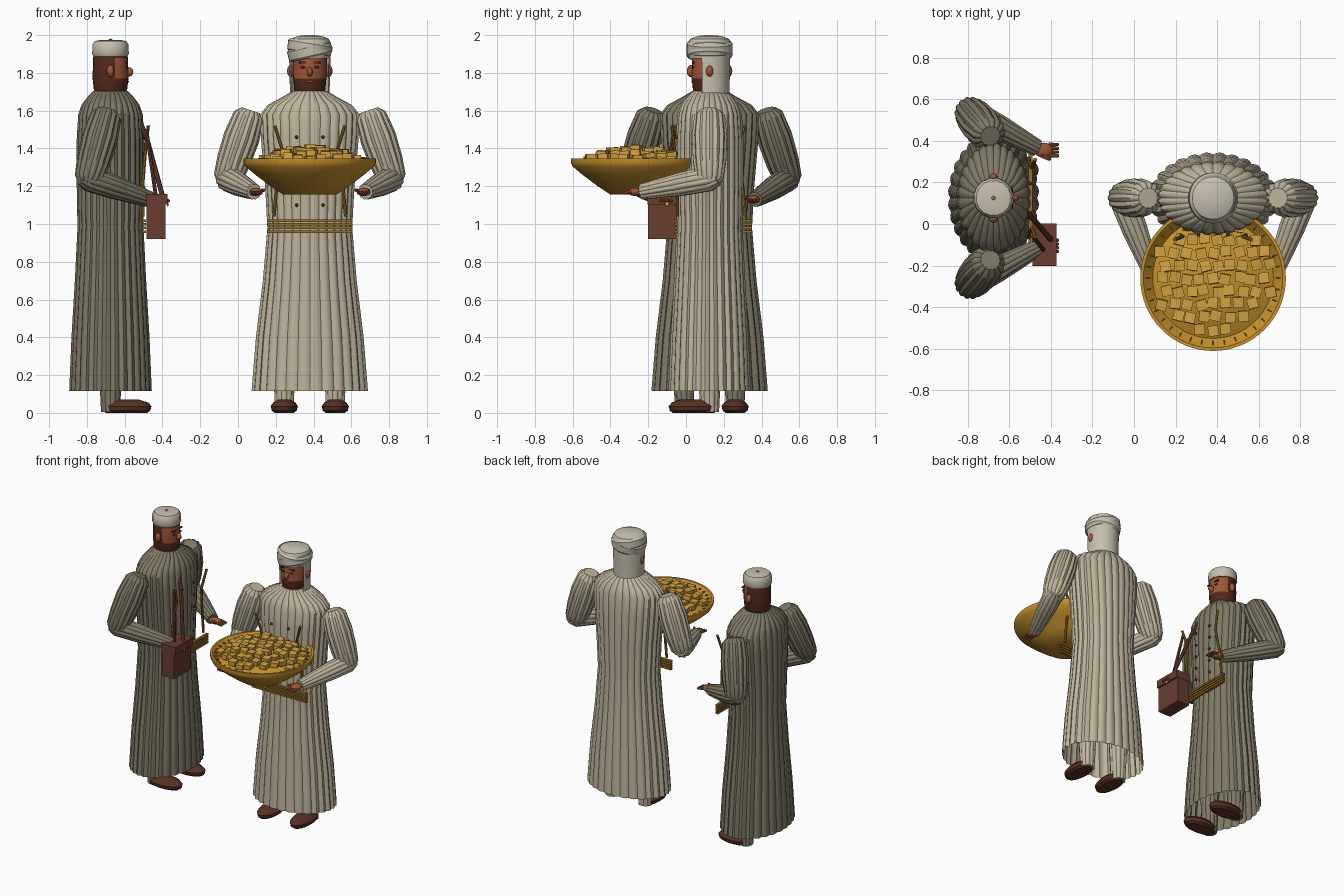
import bpy, bmesh, math, random
from mathutils import Matrix, Vector

random.seed(4)
cube = bpy.data.objects.get("Cube")
if cube:
    bpy.data.objects.remove(cube, do_unlink=True)


def material(name, rgb):
    """Flat material from display RGB, stored as linear values."""
    col = [(c / 255) ** 2.2 for c in rgb] + [1]
    m = bpy.data.materials.new(name)
    m.use_nodes = True
    m.diffuse_color = col
    bsdf = next(n for n in m.node_tree.nodes if n.type == 'BSDF_PRINCIPLED')
    bsdf.inputs["Base Color"].default_value = col
    return m


LIGHT = material("pale linen", (188, 178, 154))
OLIVE = material("olive cloth", (126, 120, 101))
CREAM = material("cream cloth", (196, 190, 172))
SKIN = material("skin", (156, 86, 58))
HAIR = material("dark hair", (84, 46, 32))
SHOE = material("shoe leather", (88, 52, 40))
BAG = material("bag leather", (104, 63, 50))
BRASS = material("brass", (198, 144, 48))
SWEET = material("golden sweet", (208, 160, 68))
CORD = material("dark gold cord", (150, 110, 45))


def finish(name, bm, mats, M, angle=0.6):
    bmesh.ops.recalc_face_normals(bm, faces=bm.faces)
    for f in bm.faces:
        f.smooth = True
    for e in bm.edges:
        e.smooth = len(e.link_faces) == 2 and e.calc_face_angle(0) < angle
    mesh = bpy.data.meshes.new(name)
    bm.to_mesh(mesh)
    bm.free()
    for m in mats if isinstance(mats, list) else [mats]:
        mesh.materials.append(m)
    mesh.transform(M)
    ob = bpy.data.objects.new(name, mesh)
    bpy.context.collection.objects.link(ob)
    return ob


def loft(rings, sides=24, folds=0, amp=0.0, caps=(True, True)):
    """Stack elliptical rings (z, rx, ry), optionally pleated."""
    bm = bmesh.new()
    loops = []
    for z, rx, ry in rings:
        loop = []
        for i in range(sides):
            a = math.tau * i / sides
            k = 1 - amp * (1 - abs(math.sin(folds * a / 2))) if folds else 1
            loop.append(bm.verts.new((rx * k * math.cos(a), ry * k * math.sin(a), z)))
        loops.append(loop)
    for lo, hi in zip(loops, loops[1:]):
        for i in range(sides):
            j = (i + 1) % sides
            bm.faces.new((lo[i], lo[j], hi[j], hi[i]))
    if caps[0]:
        bm.faces.new(loops[0])
    if caps[1]:
        bm.faces.new(loops[-1])
    return bm


def limb(name, p, q, radii, mat, M, folds=0, sides=16):
    """Tube from p to q; radii are (fraction along, radius)."""
    p, q = Vector(p), Vector(q)
    d = q - p
    T = Matrix.Translation(p) @ d.to_track_quat('Z', 'Y').to_matrix().to_4x4()
    rings = [(t * d.length, r, r) for t, r in radii]
    finish(name, loft(rings, sides, folds, 0.1), mat, M @ T)


def ball(name, c, size, mat, M):
    bm = bmesh.new()
    bmesh.ops.create_uvsphere(bm, u_segments=16, v_segments=10, radius=1)
    finish(name, bm, mat, M @ Matrix.Translation(c) @ Matrix.Diagonal((*size, 1)))


def box(name, c, size, mat, M):
    bm = bmesh.new()
    bmesh.ops.create_cube(bm, size=1)
    finish(name, bm, mat, M @ Matrix.Translation(c) @ Matrix.Diagonal((*size, 1)))


def cord(name, pts, r, mat, M):
    for i, (p, q) in enumerate(zip(pts, pts[1:])):
        limb(f"{name}_{i}", p, q, [(0, r), (1, r)], mat, M, sides=8)


def figure(who, M, cloth, shoulder, elbow, wrist):
    # Pleated robe, open at the hem
    robe = [(0.115, .31, .22), (0.4, .287, .208), (0.7, .25, .19), (0.98, .226, .176),
            (1.2, .238, .18), (1.45, .26, .18), (1.58, .265, .172), (1.63, .225, .155),
            (1.67, .15, .125), (1.705, .09, .09)]
    finish(who + "_robe", loft(robe, 112, 28, 0.05, (False, True)), cloth, M)
    # Head with painted face, beard and hair
    head = [(1.68, .07, .075), (1.71, .082, .088), (1.77, .088, .095), (1.81, .09, .094),
            (1.84, .09, .093), (1.88, .09, .092), (1.94, .08, .08)]
    bm = loft(head)
    for f in bm.faces:
        c = f.calc_center_median()
        f.material_index = 0 if c.y < -.03 and 1.77 < c.z < 1.88 else 1
    finish(who + "_head", bm, [SKIN, HAIR], M)
    ball(who + "_nose", (0, -.097, 1.805), (.016, .024, .025), SKIN, M)
    ball(who + "_mouth", (0, -.091, 1.755), (.028, .006, .006), SKIN, M)
    # Belt bars and chest buttons
    for i in range(4):
        box(f"{who}_belt_{i}", (0, -.178, .96 + i * .019), (.45, .02, .013), CORD, M)
    for s, side in ((1, "left"), (-1, "right")):
        n = f"{who}_{side}_"
        ball(n + "ear", (s * .1, 0, 1.81), (.02, .02, .032), SKIN, M)
        ball(n + "eye", (s * .036, -.088, 1.83), (.013, .006, .007), HAIR, M)
        box(n + "brow", (s * .038, -.086, 1.855), (.036, .012, .008), HAIR, M)
        for i in range(5):
            ball(f"{n}button_{i}", (s * .07, -.176, 1.1 + i * .09), (.009,) * 3, HAIR, M)
        cord(n + "chest_cord", [(s * .185, -.2, 1.52), (s * .145, -.185, 1.39),
                                (s * .175, -.17, 1.2), (s * .19, -.17, 1.04)], .009, CORD, M)
        # Sleeves
        sh, el, wr = (Vector((s * v[0], v[1], v[2])) for v in (shoulder, elbow, wrist))
        limb(n + "upper_sleeve", sh, el,
             [(-.17, .05), (-.07, .083), (.3, .096), (.7, .09), (1, .076), (1.12, .045)],
             cloth, M, 14, 56)
        limb(n + "lower_sleeve", el, wr,
             [(-.13, .045), (0, .068), (.4, .064), (.8, .05), (1, .042)], cloth, M, 12, 48)
        # Hand with curled fingers
        ball(n + "palm", wr + Vector((-s * .01, -.03, 0)), (.036, .045, .022), SKIN, M)
        for i in range(4):
            a = wr + Vector((-s * .01 + (i - 1.5) * .018, -.055, 0))
            limb(f"{n}finger_{i}", a, a + Vector((0, -.05, -.008)),
                 [(0, .009), (.9, .008), (1, .004)], SKIN, M, sides=8)
        a = wr + Vector((-s * .035, -.02, .005))
        limb(n + "thumb", a, a + Vector((-s * .02, -.045, .005)),
             [(0, .011), (.9, .009), (1, .005)], SKIN, M, sides=8)
        # Trouser leg and shoe
        limb(n + "trouser", (s * .135, .0, 0.005), (s * .135, .0, .6),
             [(0, .05), (.2, .056), (1, .08)], cloth, M, 10, 40)
        shoe = [(0, .05, .11), (.012, .066, .126), (.035, .072, .132), (.055, .058, .115),
                (.072, .03, .06)]
        finish(n + "shoe", loft(shoe), SHOE, M @ Matrix.Translation((s * .135, -.085, 0)))


# Man carrying the tray
M = Matrix.Translation((.38, .125, 0))
figure("server", M, LIGHT, (.33, 0, 1.55), (.435, 0, 1.24), (.295, -.36, 1.17))

# Head cloth: open-fronted drape, dome and tilted wrap
bm = loft([(1.58, .105, .105), (1.7, .105, .105), (1.82, .108, .108), (1.92, .11, .11)],
          48, caps=(False, False))
bmesh.ops.delete(bm, geom=[f for f in bm.faces if f.calc_center_median().y < -.045],
                 context='FACES')
finish("server_head_drape", bm, CREAM, M)
finish("server_turban", loft([(1.875, .104, .108), (1.9, .112, .115), (1.95, .114, .116),
                              (1.98, .1, .102), (1.995, .065, .065), (2, .02, .02)], 32), CREAM, M)
for i, tilt in enumerate((-.22, .16)):
    wrap = loft([(-.035, .108, .112), (-.025, .117, .121), (.02, .119, .122), (.032, .108, .112)],
                32, caps=(False, False))
    finish(f"server_turban_wrap_{i}", wrap, CREAM,
           M @ Matrix.Translation((0, 0, 1.915 + i * .02)) @ Matrix.Rotation(tilt, 4, 'Y'))

# Shallow brass tray with mounded filling
T = M @ Matrix.Translation((0, -.385, 0))
bowl = [(1.155, .14), (1.2, .207), (1.26, .287), (1.305, .34), (1.325, .35), (1.347, .35),
        (1.347, .335), (1.3, .29), (1.355, .17), (1.378, .01)]
finish("tray", loft([(z, r, r) for z, r in bowl], 64), BRASS, T)
for i in range(36):
    R = T @ Matrix.Rotation(math.tau * i / 36, 4, 'Z')
    box(f"tray_rib_{i}", (.318, 0, 1.332), (.03, .005, .008), CORD, R)

# Loose square sweets heaped on the tray
bm = bmesh.new()
step = .062
for i in range(-5, 6):
    for j in range(-5, 6):
        x = i * step + (j % 2) * .02 + random.uniform(-.008, .008)
        y = j * step + random.uniform(-.008, .008)
        r = math.hypot(x, y)
        if r > .285:
            continue
        z = 1.395 - .07 * (r / .29) ** 2 + random.uniform(-.006, .012)
        P = (Matrix.Translation((x, y, z)) @ Matrix.Rotation(random.uniform(-.3, .3), 4, 'Z')
             @ Matrix.Rotation(random.uniform(-.1, .1), 4, 'X')
             @ Matrix.Diagonal((.051, .051, .032, 1)))
        bmesh.ops.create_cube(bm, size=1, matrix=P)
finish("sweets", bm, SWEET, T)

# Man with the shoulder bag, turned to the side
M = Matrix.Translation((-.675, .125, 0)) @ Matrix.Rotation(math.pi / 2, 4, 'Z')
figure("porter", M, OLIVE, (.315, .03, 1.55), (.415, .115, 1.24), (.24, -.21, 1.13))
finish("porter_cap", loft([(1.89, .094, .094), (1.9, .099, .099), (1.95, .097, .097),
                           (1.968, .085, .085), (1.975, .05, .05)], 32, 16, .03), CREAM, M)
ball("porter_cap_button", (0, 0, 1.975), (.01, .01, .006), CORD, M)
box("bag_body", (-.225, -.24, 1.035), (.2, .1, .23), BAG, M)
box("bag_flap", (-.225, -.245, 1.13), (.206, .115, .055), BAG, M)
ball("bag_clasp", (-.225, -.303, 1.105), (.012, .005, .012), BRASS, M)
cord("bag_strap", [(-.07, -.15, 1.56), (-.1, -.19, 1.46), (-.2, -.275, 1.15)], .013, BAG, M)
cord("bag_back_strap", [(-.185, -.19, 1.5), (-.25, -.24, 1.15)], .01, BAG, M)
